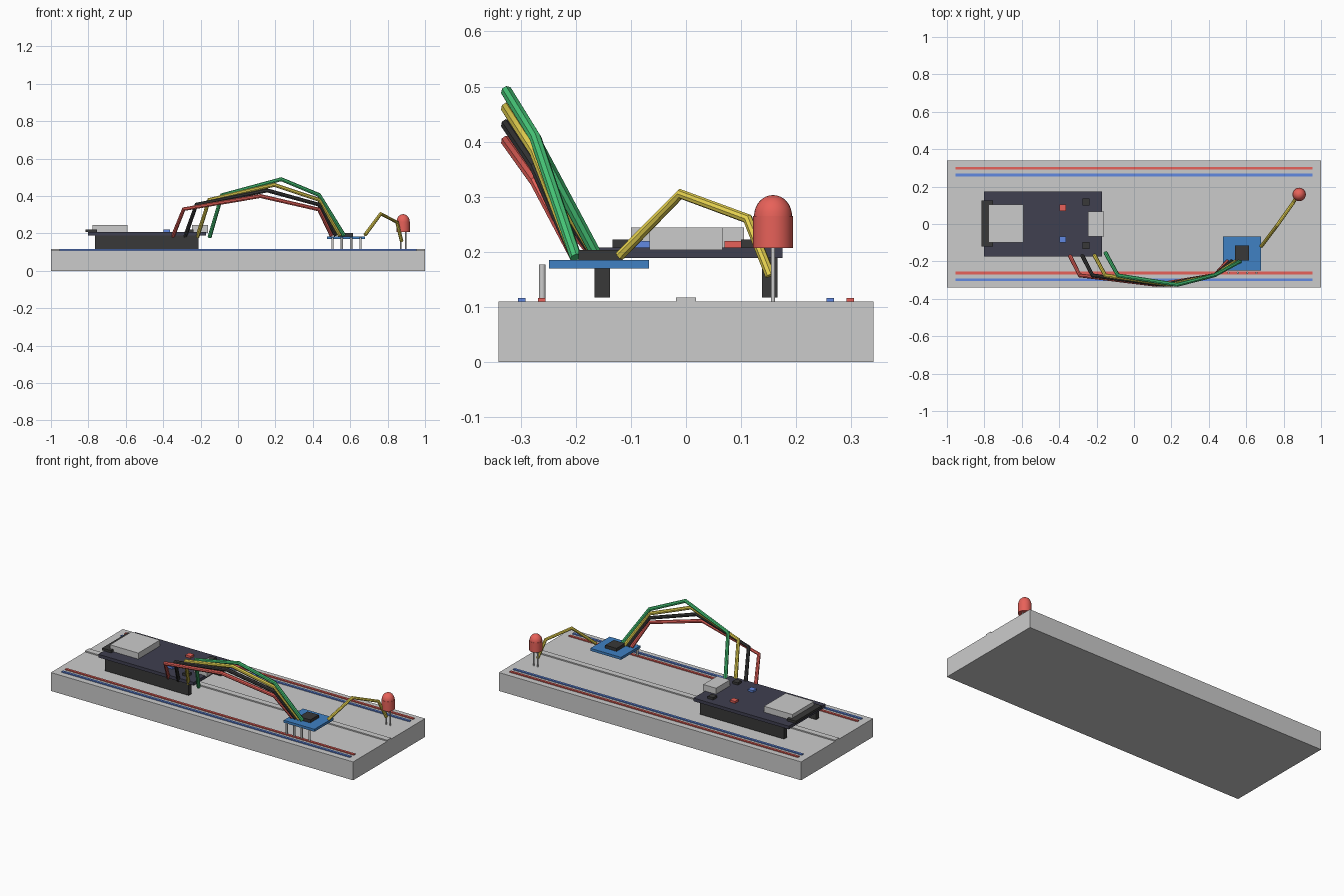
import bpy, bmesh
from math import pi, cos, sin

if "Cube" in bpy.data.objects:
    bpy.data.objects.remove(bpy.data.objects["Cube"])

mats = {}
COLORS = {
    "red": (0.80, 0.12, 0.10, 1), "blue": (0.05, 0.22, 0.55, 1),
    "rail_blue": (0.12, 0.25, 0.75, 1), "yellow": (0.80, 0.65, 0.08, 1),
    "green": (0.06, 0.55, 0.18, 1), "black": (0.04, 0.04, 0.04, 1),
    "navy": (0.05, 0.05, 0.08, 1), "silver": (0.6, 0.6, 0.62, 1),
}


def paint(ob, color):
    if color:
        if color not in mats:
            mats[color] = bpy.data.materials.new(color + "_finish")
            mats[color].diffuse_color = COLORS[color]
        ob.data.materials.append(mats[color])
    return ob


def smooth(ob):
    bpy.ops.object.select_all(action='DESELECT')
    bpy.context.view_layer.objects.active = ob
    ob.select_set(True)
    bpy.ops.object.shade_smooth_by_angle(angle=0.7)


def box(name, x, y, z, color=None):
    """Box from (min, max) ranges."""
    bpy.ops.mesh.primitive_cube_add(size=1)
    ob = bpy.context.object
    ob.name = name
    for v in ob.data.vertices:
        v.co = [r[0] + (c + 0.5) * (r[1] - r[0]) for c, r in zip(v.co, (x, y, z))]
    return paint(ob, color)


def rod(name, x, y, z, r, color=None):
    bpy.ops.mesh.primitive_cylinder_add(vertices=12, radius=r, depth=z[1] - z[0],
                                        location=(x, y, (z[0] + z[1]) / 2))
    ob = bpy.context.object
    ob.name = name
    smooth(ob)
    return paint(ob, color)


def wire(name, points, r, color):
    cu = bpy.data.curves.new(name, 'CURVE')
    cu.dimensions = '3D'
    cu.bevel_depth = r
    cu.bevel_resolution = 2
    cu.use_fill_caps = True
    sp = cu.splines.new('POLY')
    sp.points.add(len(points) - 1)
    for p, co in zip(sp.points, points):
        p.co = (*co, 1)
    ob = bpy.data.objects.new(name, cu)
    bpy.context.collection.objects.link(ob)
    bpy.ops.object.select_all(action='DESELECT')
    bpy.context.view_layer.objects.active = ob
    ob.select_set(True)
    bpy.ops.object.convert(target='MESH')
    ob = bpy.context.object
    ob.name = name
    smooth(ob)
    return paint(ob, color)


def square(name, x, y, s, z, color):
    return box(name, (x - s, x + s), (y - s, y + s), z, color)


# Breadboard with centre divider and power rail stripes
box("breadboard", (-1, 1), (-0.34, 0.34), (0, 0.11))
box("centre_divider", (-1, 1), (-0.018, 0.018), (0.10, 0.117))
for y, c in ((0.298, "red"), (0.262, "rail_blue"), (-0.262, "red"), (-0.298, "rail_blue")):
    box("rail_stripe", (-0.955, 0.955), (y - 0.007, y + 0.007), (0.108, 0.116), c)

# Controller board on two pin headers
box("controller_board", (-0.803, -0.172), (-0.173, 0.175), (0.189, 0.208), "navy")
for s in (-1, 1):
    box("pin_header", (-0.765, -0.21), (s * 0.152 - 0.014, s * 0.152 + 0.014), (0.117, 0.189), "black")
box("antenna_plate", (-0.815, -0.755), (-0.12, 0.125), (0.208, 0.222), "black")
box("radio_shield", (-0.777, -0.59), (-0.10, 0.105), (0.207, 0.244), "silver")
box("usb_socket", (-0.245, -0.16), (-0.066, 0.066), (0.203, 0.244), "silver")
square("red_lamp", -0.38, 0.087, 0.017, (0.207, 0.22), "red")
square("blue_lamp", -0.38, -0.083, 0.017, (0.207, 0.22), "rail_blue")
for y in (0.118, -0.115):
    square("push_button", -0.257, y, 0.018, (0.207, 0.222), "black")

# Sensor board with chip and four pins
box("sensor_board", (0.477, 0.68), (-0.249, -0.067), (0.17, 0.185), "blue")
box("sensor_chip", (0.54, 0.615), (-0.195, -0.115), (0.184, 0.203), "black")
for i in range(4):
    rod("sensor_pin", 0.505 + i * 0.05, -0.261, (0.11, 0.177), 0.006, "silver")

# Light: slightly wider barrel, dome on top, two legs
LX, LY = 0.883, 0.158
rings = [(0.036, 0.207), (0.036, 0.265)]
rings += [(0.0345 * cos(a), 0.265 + 0.038 * sin(a)) for a in [i * pi / 16 for i in range(8)]]
bm = bmesh.new()
N = 24
loops = [[bm.verts.new((LX + r * cos(2 * pi * k / N), LY + r * sin(2 * pi * k / N), z))
          for k in range(N)] for r, z in rings]
for a, b in zip(loops, loops[1:]):
    for k in range(N):
        j = (k + 1) % N
        bm.faces.new((a[k], a[j], b[j], b[k]))
bm.faces.new(loops[0][::-1])
tip = bm.verts.new((LX, LY, 0.303))
for k in range(N):
    bm.faces.new((loops[-1][k], loops[-1][(k + 1) % N], tip))
me = bpy.data.meshes.new("light_bulb")
bm.to_mesh(me)
bm.free()
bulb = bpy.data.objects.new("light_bulb", me)
bpy.context.collection.objects.link(bulb)
smooth(bulb)
paint(bulb, "red")
for dx in (-0.013, 0.013):
    rod("light_leg", LX + dx, LY, (0.11, 0.21), 0.004, "silver")

# Four jumper wires arching from controller to sensor, plus one to the light
for i, c in enumerate(("red", "black", "yellow", "green")):
    wire(c + "_jumper_wire", [(-0.35 + i * 0.066, -0.155, 0.18),
                              (-0.29 + i * 0.068, -0.275, 0.33 + i * 0.025),
                              (0.12 + i * 0.037, -0.325, 0.40 + i * 0.03),
                              (0.433, -0.273, 0.328 + i * 0.026),
                              (0.50 + i * 0.022, -0.20, 0.19)], 0.011, c)
wire("light_wire", [(0.68, -0.12, 0.193), (0.763, -0.01, 0.305),
                    (0.85, 0.112, 0.26), (0.875, 0.153, 0.157)], 0.0095, "yellow")

for m in bpy.data.materials:
    if m.users and not m.is_grease_pencil:
        m.use_nodes = True
        m.node_tree.nodes["Principled BSDF"].inputs["Base Color"].default_value = m.diffuse_color
